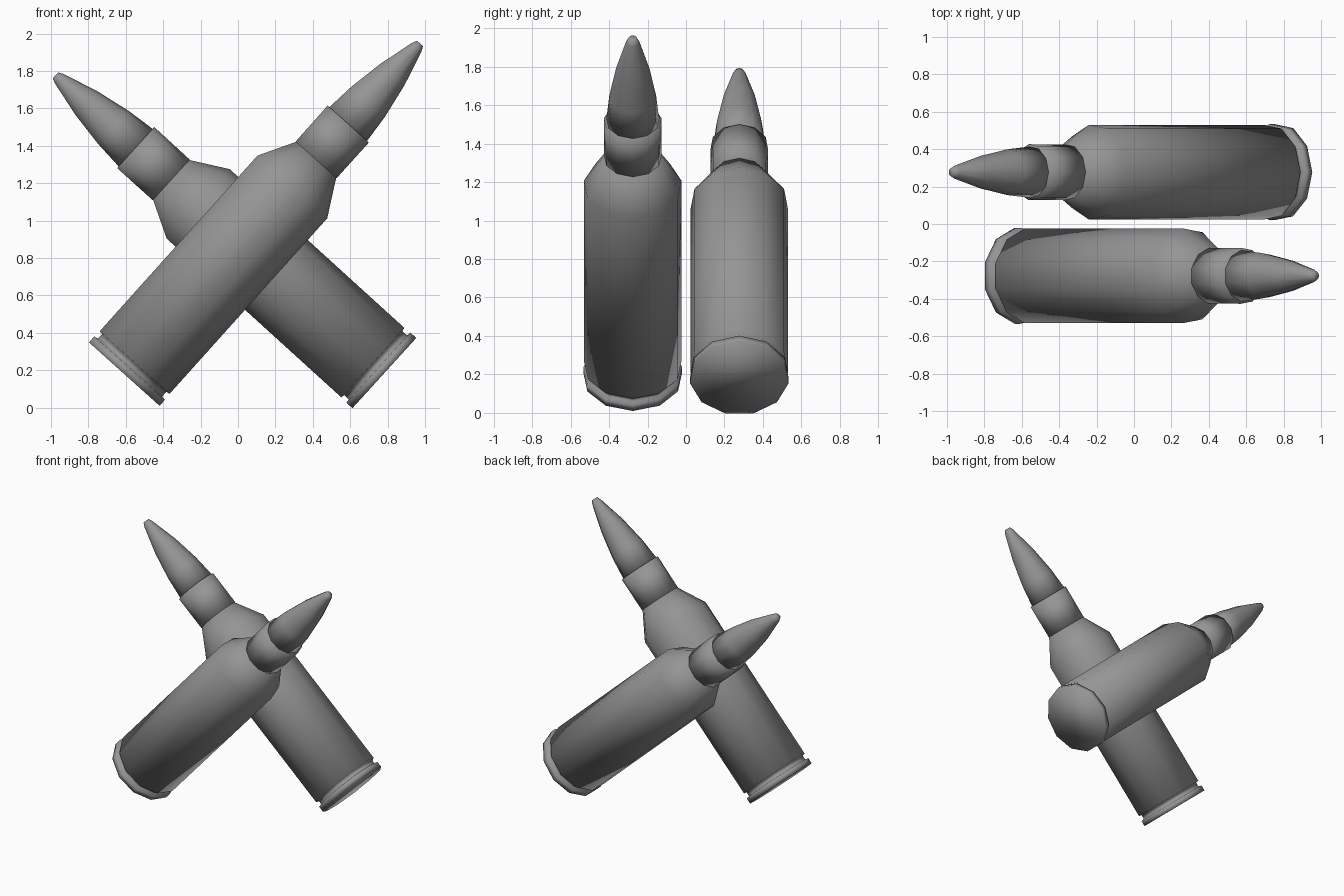
import bpy
import bmesh
from math import cos, sin, radians, tau
from mathutils import Matrix, Vector

if "Cube" in bpy.data.objects:
    bpy.data.objects.remove(bpy.data.objects["Cube"])

SIDES = 11

# (distance along axis, radius) profiles, measured from the base
PROFILES = {
    "case": [(0, 0.259), (0.043, 0.259), (0.046, 0.236), (0.08, 0.236),
             (0.083, 0.256), (1.345, 0.256), (1.545, 0.143)],
    "neck": [(1.538, 0.150), (1.795, 0.151)],
    "bullet": [(1.785, 0.139), (1.955, 0.123), (2.15, 0.088),
               (2.345, 0.035), (2.372, 0.022)],
}

# Dark metal colour
metal = bpy.data.materials.new("dark_metal")
metal.diffuse_color = (0.3, 0.3, 0.3, 1)
metal.use_nodes = True
metal.node_tree.nodes["Principled BSDF"].inputs["Base Color"].default_value = metal.diffuse_color


def lathe(name, profile, matrix):
    """Capped eleven-sided turned part along the cartridge axis."""
    bm = bmesh.new()
    rings = [[bm.verts.new((r * cos(tau * i / SIDES), r * sin(tau * i / SIDES), s))
              for i in range(SIDES)] for s, r in profile]
    for lo, hi in zip(rings, rings[1:]):
        for i in range(SIDES):
            j = (i + 1) % SIDES
            bm.faces.new((lo[i], lo[j], hi[j], hi[i]))
    bm.faces.new(rings[0][::-1])
    bm.faces.new(rings[-1])
    bmesh.ops.recalc_face_normals(bm, faces=bm.faces)
    mesh = bpy.data.meshes.new(name)
    bm.to_mesh(mesh)
    bm.free()
    mesh.materials.append(metal)
    obj = bpy.data.objects.new(name, mesh)
    bpy.context.collection.objects.link(obj)
    obj.matrix_world = matrix
    # Soft shading over the whole turned part
    bpy.ops.object.select_all(action='DESELECT')
    obj.select_set(True)
    bpy.context.view_layer.objects.active = obj
    bpy.ops.object.shade_smooth_by_angle(angle=radians(100))


def cartridge(prefix, base, tip):
    base, tip = Vector(base), Vector(tip)
    axis = (tip - base).normalized()
    side = Vector((axis.z, 0, -axis.x))      # first corner points to the +x side
    third = axis.cross(side)
    matrix = Matrix((side, third, axis)).transposed().to_4x4()
    matrix.translation = base
    for part, profile in PROFILES.items():
        lathe(f"{prefix}_{part}", profile, matrix)


# Two crossed cartridges, one in front of the other
cartridge("front_cartridge", (-0.612, -0.277, 0.183), (0.966, -0.277, 1.94))
cartridge("rear_cartridge", (0.779, 0.277, 0.181), (-0.98, 0.277, 1.78))
